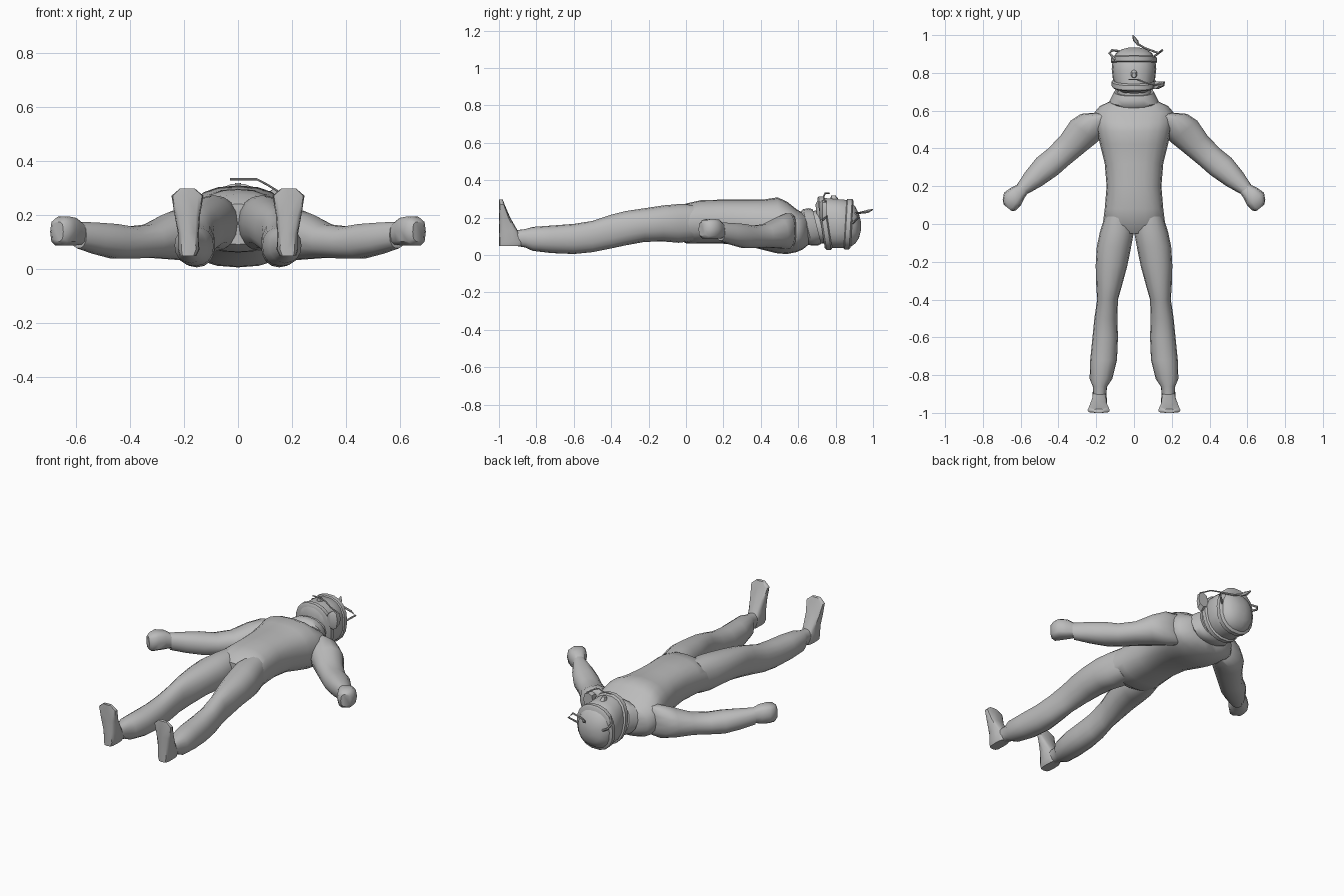
import bpy, bmesh, math
from mathutils import Vector

grey = bpy.data.materials.new("plain_grey")
grey.diffuse_color = (0.5, 0.5, 0.5, 1)


def finish(name, bm):
    bmesh.ops.recalc_face_normals(bm, faces=bm.faces)
    me = bpy.data.meshes.new(name)
    bm.to_mesh(me)
    bm.free()
    me.materials.append(grey)
    ob = bpy.data.objects.new(name, me)
    bpy.context.collection.objects.link(ob)
    bpy.ops.object.select_all(action='DESELECT')
    ob.select_set(True)
    bpy.context.view_layer.objects.active = ob
    bpy.ops.object.shade_smooth_by_angle(angle=math.radians(45))
    return ob


def loft(name, sections, n=16, power=2.4, side=1):
    """Skin rings given as (centre, half axis U, half axis V); side -1 mirrors in x."""
    bm = bmesh.new()
    rings = []
    for c, u, v in sections:
        ring = []
        for i in range(n):
            a = 2 * math.pi * i / n
            ca, sa = math.cos(a), math.sin(a)
            p = Vector(c) + Vector(u) * math.copysign(abs(ca) ** (2 / power), ca) \
                + Vector(v) * math.copysign(abs(sa) ** (2 / power), sa)
            ring.append(bm.verts.new((p.x * side, p.y, p.z)))
        rings.append(ring)
    for r, s in zip(rings, rings[1:]):
        for i in range(n):
            j = (i + 1) % n
            bm.faces.new((r[i], r[j], s[j], s[i]))
    bm.faces.new(rings[0])
    bm.faces.new(rings[-1])
    return finish(name, bm)


def across_y(y, x0, x1, z0, z1, tilt=0):
    h = (z1 - z0) / 2
    return ((x0 + x1) / 2, y, (z0 + z1) / 2), ((x1 - x0) / 2, 0, 0), (0, tilt * h, h)


def across_z(z, x0, x1, y0, y1):
    return ((x0 + x1) / 2, (y0 + y1) / 2, z), ((x1 - x0) / 2, 0, 0), (0, (y1 - y0) / 2, 0)


def across_arm(x, y, w, z0, z1, deg=39):
    a = math.radians(deg)
    return (x, y, (z0 + z1) / 2), (w * math.cos(a), w * math.sin(a), 0), (0, 0, (z1 - z0) / 2)


def strand(name, pts, radius):
    sec = []
    for i, p in enumerate(pts):
        d = (Vector(pts[min(i + 1, len(pts) - 1)]) - Vector(pts[max(i - 1, 0)])).normalized()
        u = d.cross(Vector((0.1, 0.3, 1))).normalized()
        sec.append((p, u * radius, d.cross(u) * radius))
    return loft(name, sec, 6, 2)


# Torso: crotch to collar
loft("torso", [across_y(y, -w, w, a, b, t) for y, w, a, b, t in (
    (-0.05, 0.10, 0.09, 0.24, 0), (0.0, 0.165, 0.062, 0.275, 0),
    (0.08, 0.155, 0.06, 0.293, 0), (0.2, 0.145, 0.06, 0.296, 0),
    (0.32, 0.155, 0.05, 0.296, 0), (0.42, 0.18, 0.025, 0.297, 0),
    (0.49, 0.195, 0.008, 0.308, 0), (0.54, 0.205, 0.005, 0.285, 0),
    (0.59, 0.21, 0.015, 0.245, 0), (0.625, 0.18, 0.03, 0.225, 0),
    (0.655, 0.115, 0.055, 0.215, 0))], 20)

# Neck and its loose collar
loft("neck", [across_y(0.6, -0.1, 0.1, 0.07, 0.22), across_y(0.76, -0.085, 0.085, 0.06, 0.25)])
loft("collar", [across_y(y, -w, w, a, b, -0.25) for y, w, a, b in (
    (0.63, 0.11, 0.055, 0.225), (0.65, 0.13, 0.05, 0.245),
    (0.68, 0.115, 0.05, 0.25), (0.70, 0.105, 0.06, 0.245))])

# Head, face up
loft("head", [across_y(y, -w, w, a, b, t) for y, w, a, b, t in (
    (0.705, 0.07, 0.09, 0.27, -0.15), (0.73, 0.10, 0.04, 0.305, -0.15),
    (0.77, 0.112, 0.035, 0.305, -0.12), (0.82, 0.118, 0.035, 0.30, -0.08),
    (0.87, 0.113, 0.035, 0.295, 0), (0.905, 0.095, 0.06, 0.26, 0),
    (0.925, 0.065, 0.09, 0.22, 0), (0.935, 0.025, 0.13, 0.18, 0))], 18, 2.3)

# Bands wrapped around the jaw and brow
for name, y, w, a, b, t in (("jaw_band", 0.742, 0.118, 0.025, 0.315, -0.15),
                            ("brow_band", 0.868, 0.121, 0.028, 0.302, 0.06)):
    loft(name, [across_y(y - 0.02, -w + 0.01, w - 0.01, a + 0.01, b - 0.01, t),
                across_y(y - 0.012, -w, w, a, b, t), across_y(y + 0.012, -w, w, a, b, t),
                across_y(y + 0.02, -w + 0.01, w - 0.01, a + 0.01, b - 0.01, t)], 18, 2.3)

# Nose, earpiece, boom and head strands
loft("nose", [across_z(0.28, -0.025, 0.025, 0.77, 0.83), across_z(0.318, -0.01, 0.01, 0.775, 0.80)], 8)
loft("earpiece", [across_y(0.715, 0.10, 0.13, 0.20, 0.28), across_y(0.73, 0.10, 0.16, 0.18, 0.295),
                  across_y(0.755, 0.10, 0.165, 0.20, 0.29)], 8)
strand("boom", [(-0.03, 0.765, 0.331), (0.02, 0.765, 0.331), (0.07, 0.745, 0.331),
                (0.11, 0.735, 0.31), (0.15, 0.745, 0.285)], 0.004)
strand("top_strand", [(0.11, 0.89, 0.17), (0.15, 0.92, 0.20), (0.13, 0.905, 0.225),
                      (0.06, 0.93, 0.225), (0.025, 0.95, 0.23), (0.015, 0.97, 0.235)], 0.006)
strand("side_strand", [(-0.10, 0.87, 0.25), (-0.13, 0.905, 0.23), (-0.115, 0.92, 0.20),
                       (-0.08, 0.915, 0.18)], 0.007)
loft("leaf", [across_y(0.945, 0.018, 0.03, 0.222, 0.23), across_y(0.972, -0.006, 0.022, 0.222, 0.244),
              across_y(1.0, -0.008, -0.002, 0.24, 0.246)], 6)

for side, label in ((1, "right"), (-1, "left")):
    # Arm from shoulder to wrist
    loft("arm_" + label, [across_arm(*s) for s in (
        (0.13, 0.575, 0.06, 0.05, 0.22, 15), (0.20, 0.545, 0.09, 0.03, 0.225, 25),
        (0.265, 0.49, 0.09, 0.035, 0.20), (0.33, 0.42, 0.076, 0.04, 0.165),
        (0.40, 0.355, 0.07, 0.036, 0.157), (0.46, 0.305, 0.072, 0.037, 0.167),
        (0.53, 0.24, 0.058, 0.055, 0.172), (0.59, 0.185, 0.038, 0.075, 0.175))], 14, 2.2, side)
    # Closed hand
    loft("hand_" + label, [across_arm(*s) for s in (
        (0.585, 0.19, 0.033, 0.09, 0.17), (0.615, 0.165, 0.045, 0.085, 0.19),
        (0.645, 0.13, 0.056, 0.085, 0.195), (0.66, 0.10, 0.045, 0.085, 0.188),
        (0.668, 0.085, 0.028, 0.10, 0.175))], 10, 3, side)
    # Leg from hip to ankle
    loft("leg_" + label, [across_y(*s) for s in (
        (0.04, 0.01, 0.155, 0.075, 0.27), (-0.04, 0.0, 0.18, 0.065, 0.272),
        (-0.12, 0.015, 0.197, 0.072, 0.265), (-0.22, 0.035, 0.203, 0.07, 0.25),
        (-0.32, 0.062, 0.20, 0.052, 0.235), (-0.40, 0.085, 0.195, 0.035, 0.215),
        (-0.50, 0.088, 0.21, 0.015, 0.182), (-0.60, 0.085, 0.22, 0.005, 0.166),
        (-0.72, 0.09, 0.232, 0.01, 0.157), (-0.82, 0.115, 0.235, 0.022, 0.15),
        (-0.86, 0.142, 0.218, 0.04, 0.138), (-0.93, 0.15, 0.215, 0.052, 0.13))], 16, 2.2, side)
    # Foot with a flat sole facing the front
    loft("foot_" + label, [across_z(*s) for s in (
        (0.047, 0.155, 0.215, -1, -0.88), (0.07, 0.143, 0.222, -1, -0.87),
        (0.13, 0.145, 0.222, -1, -0.90), (0.20, 0.14, 0.235, -1, -0.94),
        (0.27, 0.128, 0.246, -1, -0.97), (0.297, 0.16, 0.215, -1, -0.98))], 12, 3.5, side)
